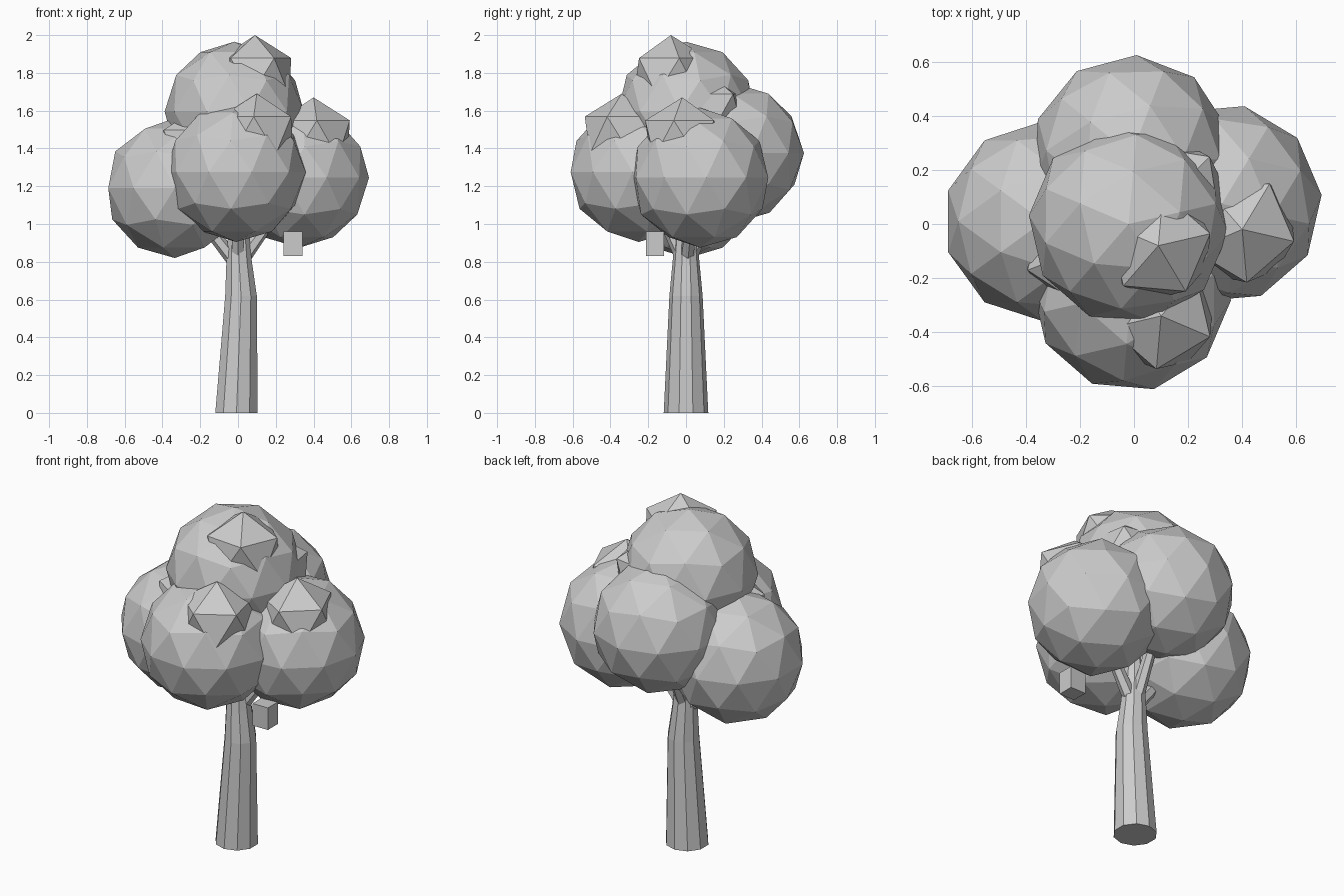
import bpy
from math import radians
from mathutils import Vector

if "Cube" in bpy.data.objects:
    bpy.data.objects.remove(bpy.data.objects["Cube"])

grey = bpy.data.materials.new("plain_grey")
grey.use_nodes = True
colour = (0.6, 0.6, 0.6, 1)
grey.diffuse_color = colour
grey.node_tree.nodes["Principled BSDF"].inputs["Base Color"].default_value = colour


def finish(name):
    ob = bpy.context.object
    ob.name = name
    ob.data.materials.append(grey)
    return ob


def ball(name, centre, radius, turn, detail):
    bpy.ops.mesh.primitive_ico_sphere_add(
        subdivisions=detail, radius=radius, location=centre, rotation=(0, 0, radians(turn)))
    return finish(name)


def branch(name, start, end, r1, r2):
    a, b = Vector(start), Vector(end)
    bpy.ops.mesh.primitive_cone_add(vertices=6, radius1=r1, radius2=r2, depth=(b - a).length,
                                    location=(a + b) / 2,
                                    rotation=(b - a).to_track_quat('Z', 'Y').to_euler())
    return finish(name)


# Five large leaf clumps
for side, centre, radius, turn in (
        ("right", (-0.335, 0.01, 1.19), 0.37, 0),
        ("left", (0.325, 0.075, 1.245), 0.37, -13),
        ("front", (-0.01, -0.25, 1.275), 0.37, -23),
        ("back", (-0.01, 0.255, 1.375), 0.37, -3),
        ("top", (-0.02, 0, 1.595), 0.37, 13)):
    ball("leaf_clump_" + side, centre, radius, turn, 2)

# Small angular tufts, two of them almost buried
for side, centre, turn in (
        ("top", (0.09, -0.08, 1.78), 13),
        ("front", (0.1, -0.34, 1.47), -23),
        ("left", (0.4, -0.02, 1.45), -13),
        ("right", (-0.21, -0.1, 1.4), 201),
        ("back", (0.14, 0.11, 1.59), 45)):
    ball("leaf_tuft_" + side, centre, 0.22, turn, 1)

# Tapered, slightly bent trunk: a cone extruded ring by ring
bpy.ops.mesh.primitive_circle_add(vertices=10, radius=1, fill_type='NGON')
trunk = finish("trunk")
rings = ((-0.008, 0, 0.118), (0.016, 0.62, 0.088), (0.006, 0.8, 0.071), (0, 1.1, 0.045))
circle = [v.co.copy() for v in trunk.data.vertices]
n = len(circle)
verts = [(c.x * r + x, c.y * r, z) for x, z, r in rings for c in circle]
faces = [(k * n + i, k * n + (i + 1) % n, (k + 1) * n + (i + 1) % n, (k + 1) * n + i)
         for k in range(len(rings) - 1) for i in range(n)]
faces += [tuple(reversed(range(n))), tuple(range((len(rings) - 1) * n, len(rings) * n))]
trunk.data.clear_geometry()
trunk.data.from_pydata(verts, [], faces)
trunk.data.update()

# Branches reaching into the clumps
for side, end in (("right", (-0.22, 0, 1.06)), ("left", (0.2, 0.03, 1.06)),
                  ("front", (0, -0.14, 1.08)), ("back", (0, 0.15, 1.1))):
    branch("branch_" + side, (0, 0, 0.78), end, 0.04, 0.03)

# Little box hanging under the leaves
bpy.ops.mesh.primitive_cube_add(size=1, location=(0.292, -0.163, 0.895))
hanging_box = finish("hanging_box")
hanging_box.scale = (0.1, 0.095, 0.13)
